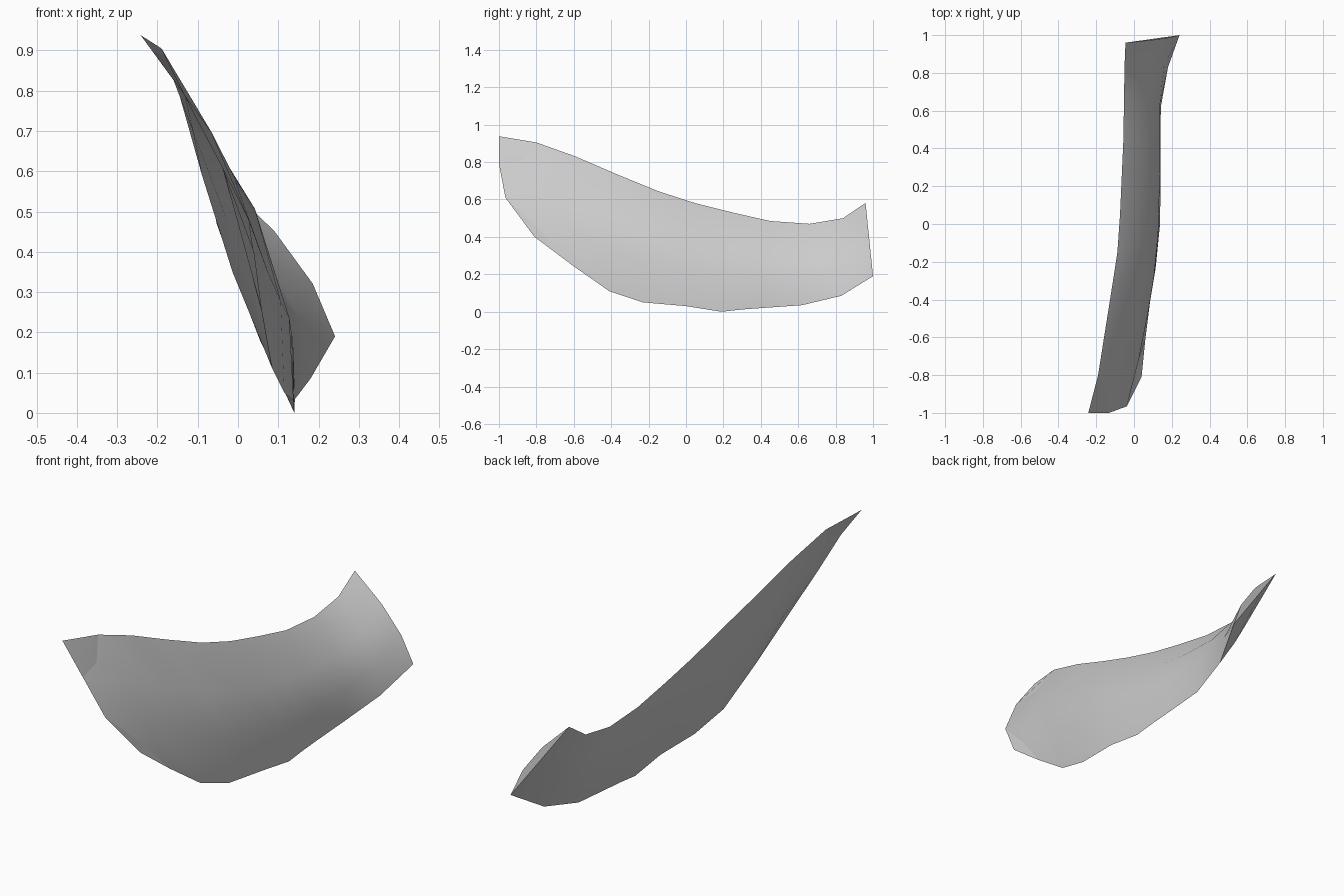
import bpy, bmesh, math
from mathutils import Vector

cube = bpy.data.objects.get("Cube")
if cube:
    bpy.data.objects.remove(cube, do_unlink=True)

# plain light grey material
mat = bpy.data.materials.new("light grey")
mat.use_nodes = True
colour = (0.6, 0.6, 0.6, 1)
mat.diffuse_color = colour
mat.node_tree.nodes["Principled BSDF"].inputs["Base Color"].default_value = colour

# upper and lower rims of the panel, front to back
upper = [(-.242, -1, .938), (-.19, -.8, .905), (-.157, -.59, .83), (-.122, -.37, .735),
         (-.088, -.15, .645), (-.074, .05, .58), (-.065, .25, .53), (-.056, .45, .485),
         (-.053, .66, .47), (-.05, .84, .50), (-.045, .96, .582)]
lower = [(.04, -.81, .40), (.06, -.61, .25), (.085, -.41, .11), (.115, -.23, .05),
         (.138, 0, .03), (.14, .19, 0), (.14, .30, .012), (.14, .41, .02),
         (.142, .62, .035), (.18, .83, .085), (.241, 1, .19)]
# sideways bulge of each cross-section at one and two thirds of its height
outer_bulge = [(.016, .016), (.04, .05), (.065, .07), (.085, .07), (.075, .065), (.07, .065),
               (.07, .065), (.07, .062), (.065, .06), (.055, .055), (.04, .04)]
inner_bulge = [(.016, .016), (-.005, -.005)] + [(-.013, -.018)] * 7 + [(-.008, -.01), (0, 0)]
# forward push and lift that round off the front end
push = {0: 1.0, 1: .4}

bm = bmesh.new()


def between(i, bulge):
    """Two vertices between the rims of cross-section i."""
    a, b = Vector(upper[i]), Vector(lower[i])
    k = push.get(i, 0)
    return [bm.verts.new(a.lerp(b, t) + Vector((dx, dy * k, .03 * k)))
            for t, dy, dx in zip((1 / 3, 2 / 3), (-.063, -.092), bulge[i])]


top = [bm.verts.new(p) for p in upper]
bottom = [bm.verts.new(p) for p in lower]
outer = [[top[i], *between(i, outer_bulge), bottom[i]] for i in range(len(top))]
# the two skins meet along the front edge
inner = [outer[0]] + [[top[i], *between(i, inner_bulge), bottom[i]]
                      for i in range(1, len(top))]

# outer and inner skins between neighbouring cross-sections
for rows, flip in ((outer, False), (inner, True)):
    for r, s in zip(rows, rows[1:]):
        for j in range(3):
            quad = (r[j], r[j + 1], s[j + 1], s[j])
            bm.faces.new(quad[::-1] if flip else quad)

# back end closed between the two skins
o, n = outer[-1], inner[-1]
bm.faces.new((o[0], o[1], n[1]))
bm.faces.new((o[1], o[2], n[2], n[1]))
bm.faces.new((o[2], o[3], n[2]))

# smooth skins with crisp rims and ends
for f in bm.faces:
    f.smooth = True
border = set(top) | set(bottom)
ends = set(outer[0]) | set(o) | set(n)
for e in bm.edges:
    v, w = e.verts
    along_rim = v in border and w in border
    along_end = v in ends and w in ends
    if along_rim or along_end:
        e.smooth = False

mesh = bpy.data.meshes.new("curved_panel")
bm.to_mesh(mesh)
bm.free()
mesh.materials.append(mat)
panel = bpy.data.objects.new("curved_panel", mesh)
bpy.context.collection.objects.link(panel)
